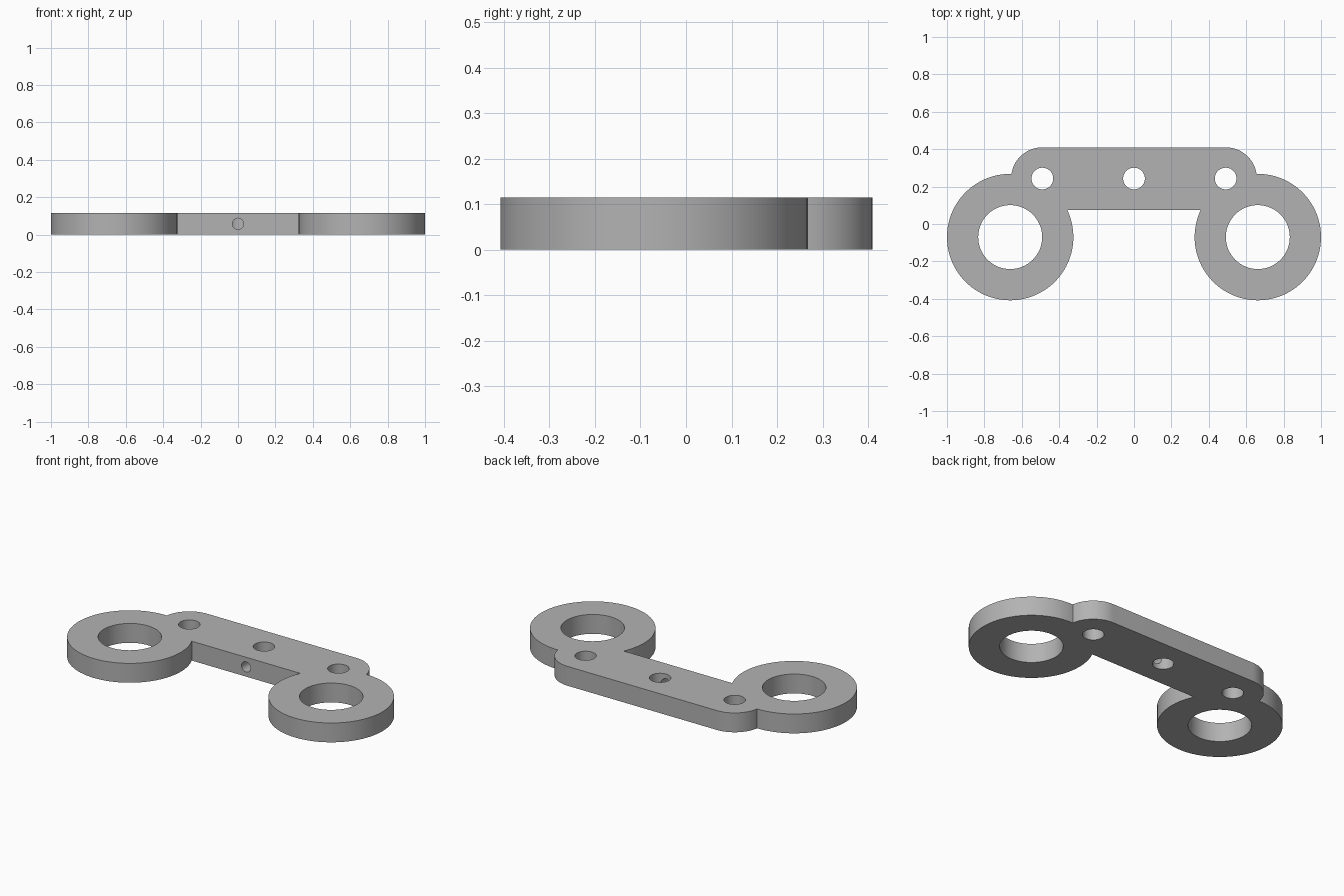
import bpy, bmesh
from math import atan2, cos, sin, pi, sqrt, radians
from mathutils import Vector, Matrix
from mathutils.geometry import intersect_sphere_sphere_2d

old = bpy.data.objects.get("Cube")
if old:
    bpy.data.objects.remove(old)

# Main dimensions
HEIGHT = 0.115
RING, RING_R, BORE_R = Vector((0.662, -0.07)), 0.338, 0.171
END, END_R, BOLT_R = Vector((0.49, 0.243)), 0.167, 0.058
BAR_FRONT = END.y - END_R


def arc(centre, radius, start, stop, steps):
    """Points along an arc, both ends included."""
    angles = [start + (stop - start) * i / steps for i in range(steps + 1)]
    return [centre + radius * Vector((cos(a), sin(a))) for a in angles]


def circle(centre, radius, steps=64):
    return arc(centre, radius, 0, 2 * pi, steps)[:-1]


def mirrored(points):
    return [Vector((-p.x, p.y)) for p in reversed(points)]


# Half of the outer outline: ring edge, then the rounded bar end
rise = BAR_FRONT - RING.y
inner = atan2(rise, -sqrt(RING_R ** 2 - rise ** 2))
notch = max(intersect_sphere_sphere_2d(RING, RING_R, END, END_R), key=lambda p: p.x)
to_notch = notch - RING
ring_stop = atan2(to_notch.y, to_notch.x) + 2 * pi
end_start = atan2(notch.y - END.y, notch.x - END.x)
half = arc(RING, RING_R, inner, ring_stop, 72) + arc(END, END_R, end_start, pi / 2, 20)[1:]

# Outline and vertical holes
loops = [half + mirrored(half)]
for side in (-1, 1):
    loops.append(circle(Vector((side * RING.x, RING.y)), BORE_R))
for x in (-END.x, 0, END.x):
    loops.append(circle(Vector((x, END.y)), BOLT_R, 48))

# Fill the profile and extrude it into a plate
bm = bmesh.new()
edges = []
for loop in loops:
    verts = [bm.verts.new((p.x, p.y, 0)) for p in loop]
    edges += [bm.edges.new((v, verts[i - 1])) for i, v in enumerate(verts)]
bmesh.ops.triangle_fill(bm, edges=edges, use_beauty=True)
top = bmesh.ops.extrude_face_region(bm, geom=bm.faces[:], use_keep_orig=True)
bmesh.ops.translate(bm, vec=(0, 0, HEIGHT),
                    verts=[g for g in top["geom"] if isinstance(g, bmesh.types.BMVert)])
bmesh.ops.recalc_face_normals(bm, faces=bm.faces[:])
mesh = bpy.data.meshes.new("bracket_plate")
bm.to_mesh(mesh)
bm.free()
plate = bpy.data.objects.new("bracket_plate", mesh)
bpy.context.collection.objects.link(plate)

# Grey metal
grey = bpy.data.materials.new("grey_metal")
grey.use_nodes = True
colour = (0.45, 0.45, 0.45, 1)
grey.diffuse_color = colour
grey.node_tree.nodes["Principled BSDF"].inputs["Base Color"].default_value = colour
mesh.materials.append(grey)

# Set screw hole from the front edge into the middle bolt hole
bm = bmesh.new()
turn = Matrix.Translation((0, BAR_FRONT + 0.04, HEIGHT / 2)) @ Matrix.Rotation(pi / 2, 4, "X")
bmesh.ops.create_cone(bm, cap_ends=True, segments=32, radius1=0.03, radius2=0.03,
                      depth=0.24, matrix=turn)
cut_mesh = bpy.data.meshes.new("screw_hole_cutter")
bm.to_mesh(cut_mesh)
bm.free()
cut_mesh.materials.append(grey)
cutter = bpy.data.objects.new("screw_hole_cutter", cut_mesh)
bpy.context.collection.objects.link(cutter)
cutter.hide_render = True

bpy.ops.object.select_all(action="DESELECT")
plate.select_set(True)
bpy.context.view_layer.objects.active = plate
cut = plate.modifiers.new("screw_hole", "BOOLEAN")
cut.operation, cut.solver, cut.object = "DIFFERENCE", "EXACT", cutter
bpy.ops.object.modifier_apply(modifier=cut.name)
bpy.data.objects.remove(cutter)
bpy.ops.object.shade_smooth_by_angle(angle=radians(30))
